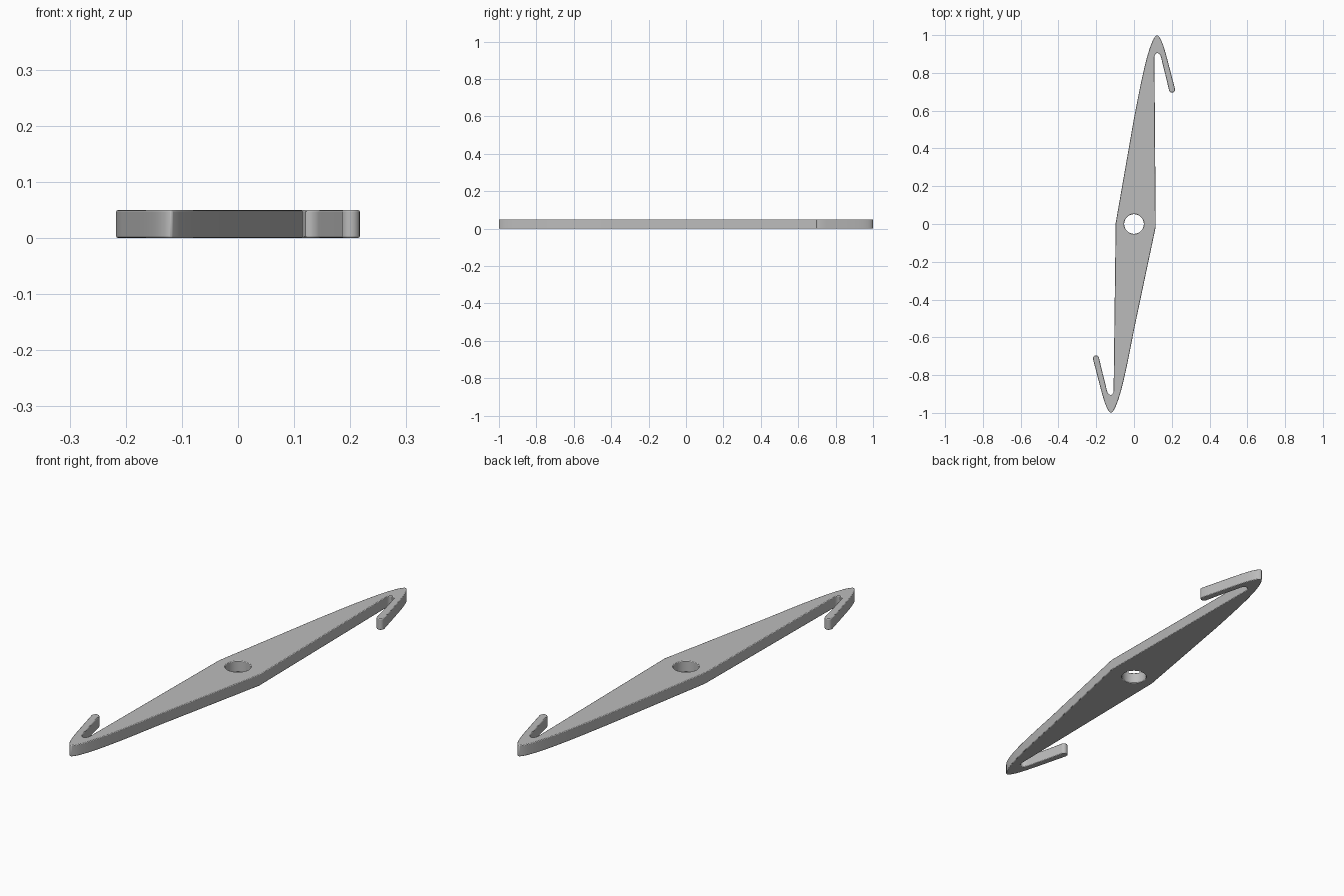
import bpy, bmesh, math
from mathutils import Vector
from mathutils.geometry import interpolate_bezier

cube = bpy.data.objects.get("Cube")
if cube:
    bpy.data.objects.remove(cube, do_unlink=True)

THICKNESS = 0.05
HOLE_RADIUS = 0.052
LEFT_CORNER = (0.115, -0.015)
RIGHT_CORNER = (-0.097, 0.005)


def bezier(a, b, c, d, steps=10):
    pts = interpolate_bezier(Vector(a), Vector(b), Vector(c), Vector(d), steps)
    return [(p.x, p.y) for p in pts]


def arc(cx, cy, r, start, end, steps=8):
    angles = [math.radians(start + (end - start) * i / steps) for i in range(steps + 1)]
    return [(cx + r * math.cos(a), cy + r * math.sin(a)) for a in angles]


# Hooked arm: long flank, pointed tip, barb with rounded end, narrow throat
arm = bezier((0.0, 0.56), (0.035, 0.74), (0.075, 0.96), (0.118, 1.0), 14)[:-1]
arm += bezier((0.118, 1.0), (0.15, 1.0), (0.17, 0.89), (0.217, 0.716), 14)
arm += arc(0.201, 0.712, 0.0165, 0, -180)[1:]
arm += bezier((0.182, 0.722), (0.17, 0.78), (0.155, 0.83), (0.144, 0.88), 6)
arm += bezier((0.144, 0.88), (0.139, 0.912), (0.108, 0.914), (0.108, 0.88), 8)[1:]

# Plan made of two arms, each wrapping half of the pivot hole
bm = bmesh.new()
for turn, first, last in ((1, RIGHT_CORNER, LEFT_CORNER), (-1, LEFT_CORNER, RIGHT_CORNER)):
    rim = arc(0, 0, HOLE_RADIUS, 0, 180, 24)
    plan = [(turn * x, turn * y) for x, y in arm]
    half = [first] + plan + [last] + [(turn * x, turn * y) for x, y in rim]
    bm.faces.new([bm.verts.new((x, y, 0)) for x, y in half])
bmesh.ops.remove_doubles(bm, verts=bm.verts, dist=0.0005)

# Thicken the plan
raised = bmesh.ops.extrude_face_region(bm, geom=bm.faces[:], use_keep_orig=True)
top = [g for g in raised["geom"] if isinstance(g, bmesh.types.BMVert)]
bmesh.ops.translate(bm, verts=top, vec=(0, 0, THICKNESS))
bmesh.ops.recalc_face_normals(bm, faces=bm.faces)

mesh = bpy.data.meshes.new("hooked_needle")
bm.to_mesh(mesh)
bm.free()
needle = bpy.data.objects.new("hooked_needle", mesh)
bpy.context.collection.objects.link(needle)

# Fine rounding of the rims
bevel = needle.modifiers.new("rim_rounding", "BEVEL")
bevel.width = 0.003
bevel.segments = 2
bevel.limit_method = "ANGLE"
bevel.angle_limit = math.radians(50)

grey = bpy.data.materials.new("plain grey")
grey.use_nodes = True
colour = (0.5, 0.5, 0.5, 1)
grey.diffuse_color = colour
grey.node_tree.nodes["Principled BSDF"].inputs["Base Color"].default_value = colour
mesh.materials.append(grey)

bpy.ops.object.select_all(action="DESELECT")
needle.select_set(True)
bpy.context.view_layer.objects.active = needle
bpy.ops.object.shade_smooth_by_angle(angle=math.radians(30))
